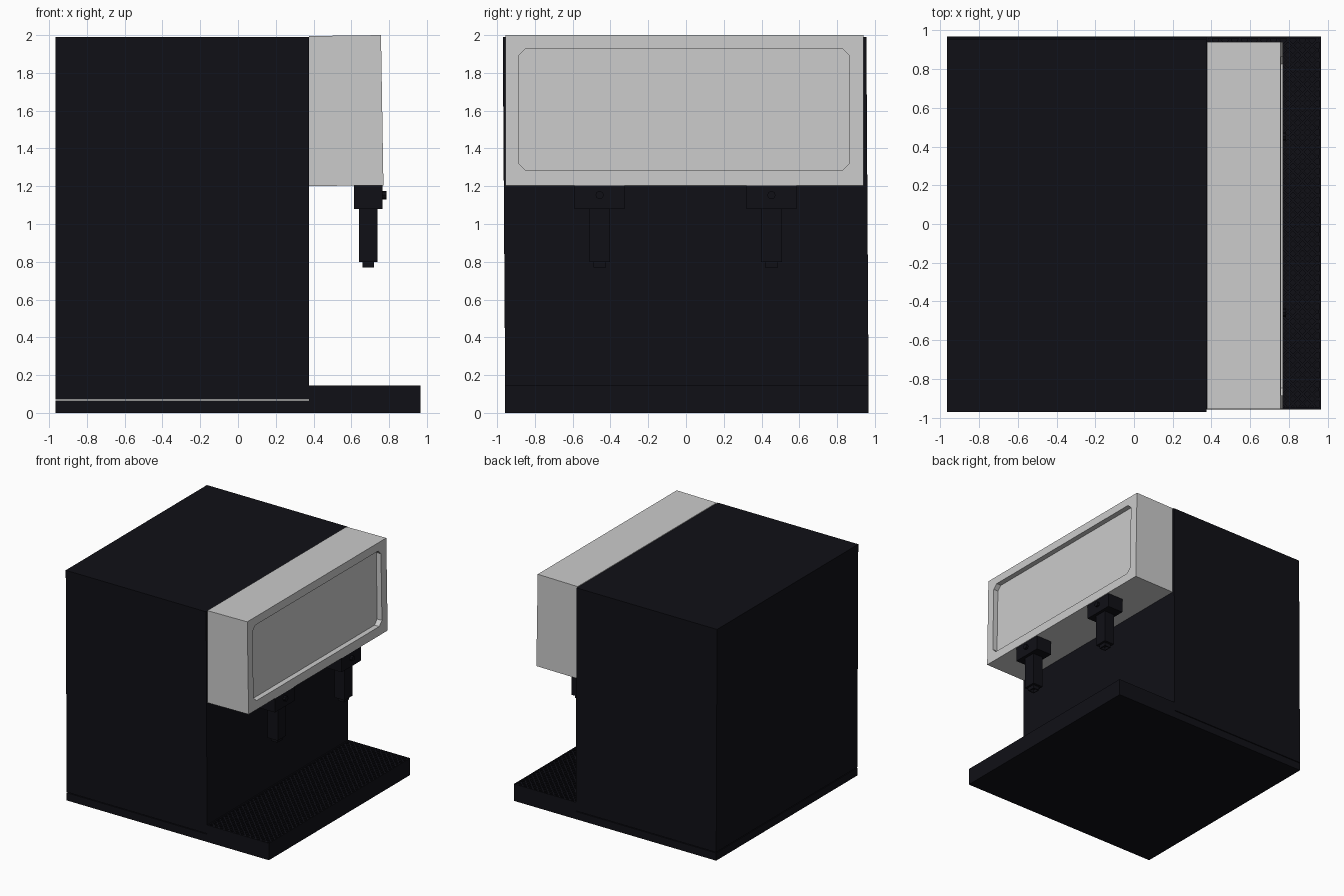
import bpy, bmesh, math
from mathutils import Vector

if "Cube" in bpy.data.objects:
    bpy.data.objects.remove(bpy.data.objects["Cube"])

black = bpy.data.materials.new("black_plastic")
black.diffuse_color = (0.005, 0.005, 0.008, 1)
black.use_nodes = True
black.node_tree.nodes["Principled BSDF"].inputs["Base Color"].default_value = black.diffuse_color


def finish(name, bm, mat=black):
    bmesh.ops.recalc_face_normals(bm, faces=bm.faces[:])
    me = bpy.data.meshes.new(name)
    bm.to_mesh(me)
    bm.free()
    ob = bpy.data.objects.new(name, me)
    bpy.context.collection.objects.link(ob)
    if mat:
        me.materials.append(mat)
    return ob


def prism(bm, ring_a, ring_b):
    """Closed solid between two matching rings; returns the end face on ring_b."""
    a = [bm.verts.new(p) for p in ring_a]
    b = [bm.verts.new(p) for p in ring_b]
    n = len(a)
    for i in range(n):
        j = (i + 1) % n
        bm.faces.new((a[i], a[j], b[j], b[i]))
    bm.faces.new(a[::-1])
    return bm.faces.new(b)


def rect(x0, x1, y0, y1, z):
    return [(x0, y0, z), (x1, y0, z), (x1, y1, z), (x0, y1, z)]


def sink(bm, face, rim, depth):
    """Inset an end face and push it in to make a hollow."""
    bmesh.ops.recalc_face_normals(bm, faces=bm.faces[:])
    bmesh.ops.inset_individual(bm, faces=[face], thickness=rim, depth=0)
    move = bmesh.ops.extrude_discrete_faces(bm, faces=[face])["faces"][0]
    bmesh.ops.translate(bm, verts=move.verts[:], vec=-move.normal * depth)


# body, leaning very slightly to one side
bm = bmesh.new()
prism(bm, rect(-0.965, 0.375, -0.957, 0.967, 0.072), rect(-0.965, 0.375, -0.97, 0.955, 1.99))
finish("body", bm)

# base plate below a thin gap
bm = bmesh.new()
prism(bm, rect(-0.965, 0.375, -0.957, 0.967, 0), rect(-0.965, 0.375, -0.957, 0.967, 0.066))
finish("base", bm)

# drip tray
TX0, TX1, TY0, TY1 = 0.375, 0.965, -0.957, 0.967
bm = bmesh.new()
top = prism(bm, rect(TX0, TX1, TY0, TY1, 0), rect(TX0, TX1, TY0, TY1, 0.146))
sink(bm, top, 0.015, 0.03)
finish("drip_tray", bm)

# diamond grate: crossed diagonal bars clipped to the tray opening
bm = bmesh.new()
gx0, gx1, gy0, gy1 = TX0 + 0.012, TX1 - 0.012, TY0 + 0.012, TY1 - 0.012
step, half = 0.05, 0.006
w = gx1 - gx0
for s in (1, -1):
    for i in range(int((gy1 - gy0 + w) / step) + 1):
        c = gy0 - w + i * step if s == 1 else gy0 + i * step
        ts = sorted(((gy0 - c) * s, (gy1 - c) * s))
        t0, t1 = max(0, ts[0]), min(w, ts[1])
        if t1 - t0 < 0.01:
            continue
        p = Vector((gx0 + t0, c + s * t0, 0.125))
        q = Vector((gx0 + t1, c + s * t1, 0.125))
        side = Vector((-s, 1, 0)).normalized() * half
        ring = [p - side, q - side, q + side, p + side]
        prism(bm, ring, [v + Vector((0, 0, 0.017)) for v in ring])
finish("tray_grate", bm)

# brewing head with a chamfered recess in its leaning front
profile = [(0.376, 1.201), (0.77, 1.205), (0.757, 2.0), (0.376, 1.995)]
bm = bmesh.new()
prism(bm, [(x, -0.955, z) for x, z in profile], [(x, 0.94, z) for x, z in profile])
head = finish("brewing_head", bm, None)


def front_x(z):
    return 0.77 - (z - 1.205) * 0.0163


y0, y1, z0, z1, c = -0.885, 0.865, 1.282, 1.93, 0.038
octagon = [(y0 + c, z0), (y1 - c, z0), (y1, z0 + c), (y1, z1 - c),
           (y1 - c, z1), (y0 + c, z1), (y0, z1 - c), (y0, z0 + c)]
bm = bmesh.new()
prism(bm, [(front_x(z) - 0.045, y, z) for y, z in octagon],
      [(front_x(z) + 0.1, y, z) for y, z in octagon])
cutter = finish("recess_cutter", bm, None)
cutter.hide_render = True
cutter.hide_viewport = True
cutter.display_type = 'WIRE'
cut = head.modifiers.new("recess", 'BOOLEAN')
cut.operation = 'DIFFERENCE'
cut.solver = 'EXACT'
cut.object = cutter

# two spouts: block, tube, hollow tip and front knob
for label, y in (("left", -0.457), ("right", 0.452)):
    bm = bmesh.new()
    prism(bm, rect(0.615, 0.765, y - 0.132, y + 0.132, 1.08),
          rect(0.615, 0.765, y - 0.132, y + 0.132, 1.203))
    prism(bm, rect(0.641, 0.738, y - 0.055, y + 0.055, 0.8),
          rect(0.641, 0.738, y - 0.055, y + 0.055, 1.082))
    finish(label + "_spout", bm)
    bm = bmesh.new()
    mouth = prism(bm, rect(0.66, 0.72, y - 0.034, y + 0.034, 0.801),
                  rect(0.66, 0.72, y - 0.034, y + 0.034, 0.77))
    sink(bm, mouth, 0.01, 0.025)
    finish(label + "_spout_tip", bm)
    bm = bmesh.new()
    circle = [(y + 0.022 * math.cos(k * math.pi / 4), 1.153 + 0.022 * math.sin(k * math.pi / 4))
              for k in range(8)]
    prism(bm, [(0.764, a, b) for a, b in circle], [(0.785, a, b) for a, b in circle])
    finish(label + "_spout_knob", bm)
